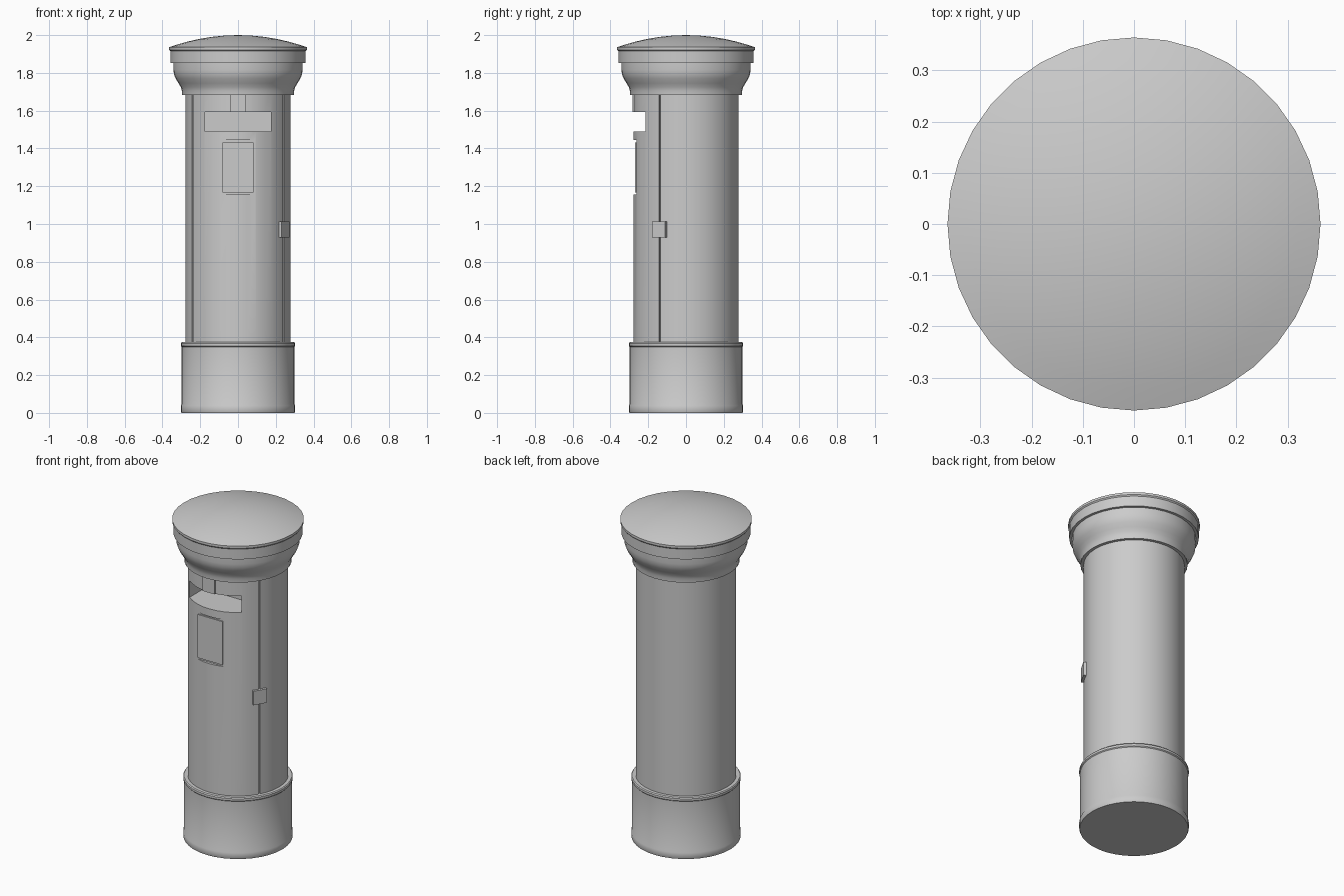
import bpy, bmesh, math
from mathutils import Matrix

if "Cube" in bpy.data.objects:
    bpy.data.objects.remove(bpy.data.objects["Cube"])

SEG = 36


def finish(name, bm):
    bmesh.ops.recalc_face_normals(bm, faces=bm.faces[:])
    me = bpy.data.meshes.new(name)
    bm.to_mesh(me)
    bm.free()
    ob = bpy.data.objects.new(name, me)
    bpy.context.collection.objects.link(ob)
    return ob


def lathe(name, profile):
    """Closed solid of revolution from (radius, z) points, ends on the axis."""
    bm = bmesh.new()
    rings = []
    for r, z in profile:
        if r == 0:
            rings.append([bm.verts.new((0, 0, z))] * SEG)
        else:
            rings.append([bm.verts.new((r * math.cos(math.tau * i / SEG),
                                        r * math.sin(math.tau * i / SEG), z)) for i in range(SEG)])
    for a, b in zip(rings, rings[1:]):
        for i in range(SEG):
            j = (i + 1) % SEG
            bm.faces.new(dict.fromkeys((a[i], a[j], b[j], b[i])))
    return finish(name, bm)


def box(name, lo, hi, turn=0):
    """Box between two corners, turned about the z axis by turn degrees."""
    bm = bmesh.new()
    bmesh.ops.create_cube(bm, size=1)
    for v in bm.verts:
        v.co = [(l + h) / 2 + c * (h - l) for l, h, c in zip(lo, hi, v.co)]
    bm.transform(Matrix.Rotation(math.radians(turn), 4, 'Z'))
    return finish(name, bm)


def smooth(ob, angle=30):
    bpy.ops.object.select_all(action='DESELECT')
    ob.select_set(True)
    bpy.context.view_layer.objects.active = ob
    bpy.ops.object.shade_smooth_by_angle(angle=math.radians(angle))


# base with foot and top beads
smooth(lathe("base", [(0, 0), (.30, 0), (.303, .006), (.303, .038), (.298, .048),
                      (.298, .35), (.303, .355), (.303, .368), (.298, .374), (0, .374)]))

# main column
body = lathe("body", [(0, .35), (.278, .35), (.278, 1.72), (0, 1.72)])

# posting slot, notice recess and door seams
cutters = [box("slot_cutter", (-.175, -.4, 1.491), (.175, -.08, 1.592)),
           box("recess_cutter", (-.093, -.4, 1.157), (.093, -.262, 1.444))]
for s in (-60, 60):
    cutters.append(box("seam_cutter", (-.005, -.4, .36), (.005, -.268, 1.70), s))
for c in cutters:
    m = body.modifiers.new("cut", 'BOOLEAN')
    m.operation = 'DIFFERENCE'
    m.solver = 'EXACT'
    m.object = c
    c.hide_render = True
bpy.context.view_layer.update()
dg = bpy.context.evaluated_depsgraph_get()
cut_mesh = bpy.data.meshes.new_from_object(body.evaluated_get(dg))
body.modifiers.clear()
body.data = cut_mesh
for c in cutters:
    bpy.data.objects.remove(c)
smooth(body)

# flared collar
smooth(lathe("collar", [(0, 1.682), (.296, 1.682), (.297, 1.705), (.303, 1.725), (.315, 1.745),
                        (.330, 1.77), (.339, 1.792), (.342, 1.815), (.342, 1.856), (0, 1.856)]))

# domed cap
dome = [(r, 1.936 + .064 * (1 - (r / .364) ** 2)) for r in (.364, .32, .27, .21, .14, .07, 0)]
smooth(lathe("cap", [(0, 1.853), (.358, 1.853), (.358, 1.915), (.364, 1.922)] + dome))

# details on the door
box("notice_plate", (-.083, -.27, 1.168), (.083, -.25, 1.432))
box("top_strip", (-.04, -.284, 1.592), (.04, -.24, 1.70))
box("lock", (-.041, -.291, .928), (.041, -.255, 1.013), 60)
